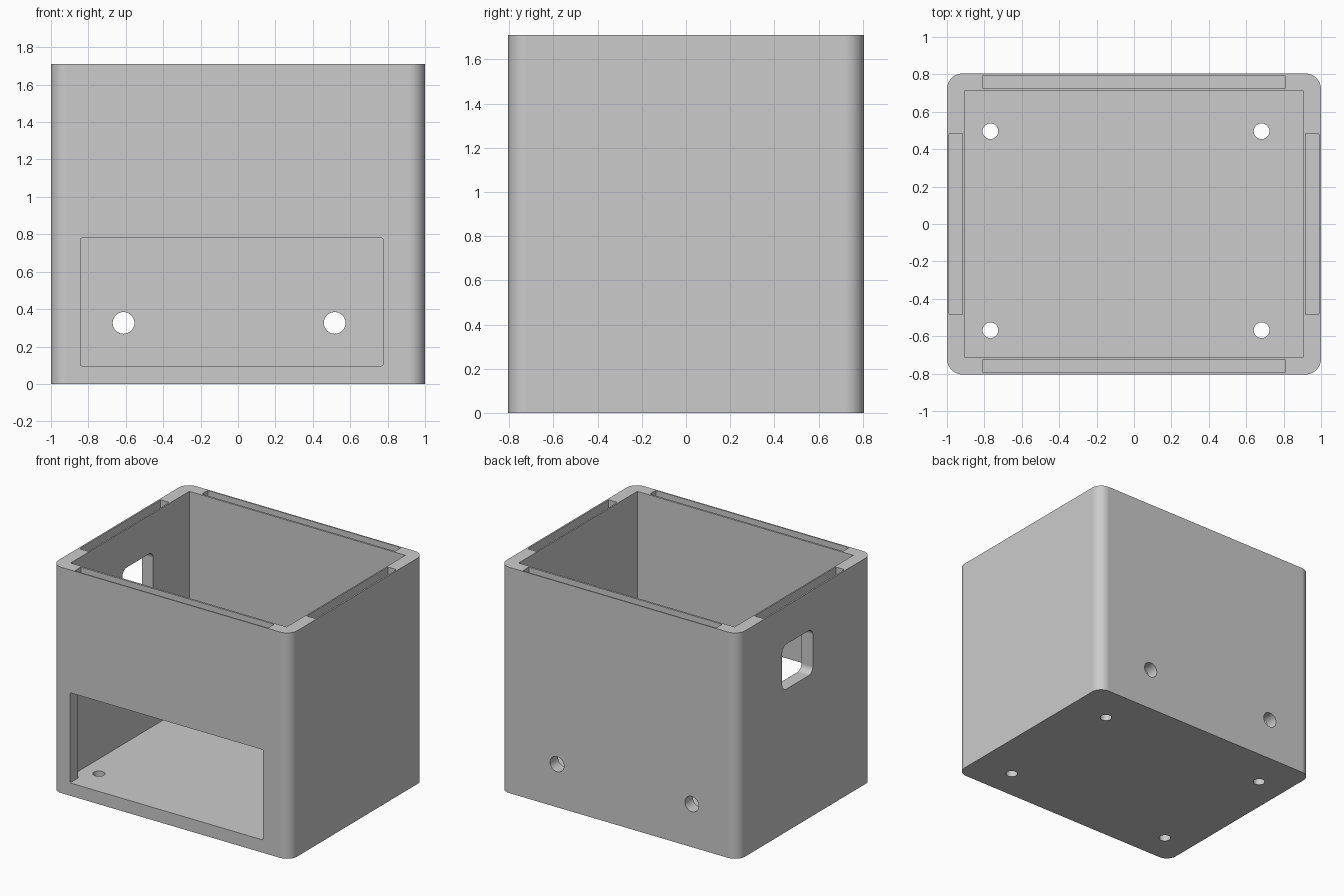
import bpy, bmesh, math
from mathutils import Matrix, Vector

old = bpy.data.objects.get("Cube")
if old:
    bpy.data.objects.remove(old, do_unlink=True)

HALF_X, HALF_Y, HEIGHT = 1.0, 0.805, 1.71
WALL = 0.095
FLOOR = 0.097
SLOT_DEPTH = 0.19

grey = bpy.data.materials.new("plain_grey")
grey.use_nodes = True
colour = (0.6, 0.6, 0.6, 1)
grey.diffuse_color = colour
grey.node_tree.nodes["Principled BSDF"].inputs["Base Color"].default_value = colour


def to_object(name, bm):
    mesh = bpy.data.meshes.new(name)
    bm.to_mesh(mesh)
    bm.free()
    obj = bpy.data.objects.new(name, mesh)
    bpy.context.collection.objects.link(obj)
    mesh.materials.append(grey)
    return obj


def box(name, lo, hi, radius=0, axis=2, segments=6):
    """Box between two corners; edges along the axis are rounded."""
    lo, hi = Vector(lo), Vector(hi)
    bm = bmesh.new()
    bmesh.ops.create_cube(bm, size=1)
    size = Matrix.Diagonal((*(hi - lo), 1))
    bmesh.ops.transform(bm, matrix=Matrix.Translation((lo + hi) / 2) @ size, verts=bm.verts)
    if radius:
        edges = [e for e in bm.edges
                 if abs((e.verts[0].co - e.verts[1].co).normalized()[axis]) > 0.9]
        bmesh.ops.bevel(bm, geom=edges, offset=radius, segments=segments,
                        profile=0.5, affect='EDGES')
    return to_object(name, bm)


def rod(name, centre, radius, length, rotation=None):
    bm = bmesh.new()
    place = Matrix.Translation(centre) @ (rotation or Matrix())
    bmesh.ops.create_cone(bm, cap_ends=True, segments=40, radius1=radius,
                          radius2=radius, depth=length, matrix=place)
    return to_object(name, bm)


# Outer shell with rounded upright corners
shell = box("box_shell", (-HALF_X, -HALF_Y, 0), (HALF_X, HALF_Y, HEIGHT), 0.085, 2, 14)

# Open interior
in_x, in_y = HALF_X - WALL, HALF_Y - WALL
cutters = [box("interior_cutter", (-in_x, -in_y, FLOOR), (in_x, in_y, HEIGHT + 0.1))]

# Lid slots in the rim of all four walls
z0, z1 = HEIGHT - SLOT_DEPTH, HEIGHT + 0.1
for s in (-1, 1):
    y, x = s * 0.76, s * 0.952
    cutters.append(box("long_slot_cutter", (-0.81, y - 0.035, z0), (0.81, y + 0.035, z1), 0.006, 2, 2))
    cutters.append(box("short_slot_cutter", (x - 0.036, -0.485, z0), (x + 0.036, 0.485, z1), 0.006, 2, 2))

# Front window, flush with the floor
cutters.append(box("front_window_cutter", (-0.843, -1, FLOOR), (0.775, -0.65, 0.78), 0.008, 1, 2))

# Square port in one side wall
cutters.append(box("side_port_cutter", (-1.2, -0.09, 1.08), (-0.8, 0.277, 1.42), 0.05, 0))

# Cable holes through the back wall
turn = Matrix.Rotation(math.pi / 2, 4, 'X')
for x in (-0.612, 0.517):
    cutters.append(rod("back_hole_cutter", (x, HALF_Y, 0.326), 0.058, 0.4, turn))

# Screw holes through the floor
for x in (-0.768, 0.682):
    for y in (-0.568, 0.496):
        cutters.append(rod("floor_hole_cutter", (x, y, 0), 0.042, 0.4))

bpy.ops.object.select_all(action='DESELECT')
bpy.context.view_layer.objects.active = shell
shell.select_set(True)
for cutter in cutters:
    cutter.hide_render = True
    mod = shell.modifiers.new("cut", 'BOOLEAN')
    mod.operation = 'DIFFERENCE'
    mod.solver = 'EXACT'
    mod.object = cutter
    bpy.ops.object.modifier_apply(modifier=mod.name)
    bpy.data.objects.remove(cutter, do_unlink=True)

# Smooth rounded corners, flat walls
bpy.ops.object.shade_smooth_by_angle(angle=math.radians(30))
flatten = shell.modifiers.new("flat_walls", 'WEIGHTED_NORMAL')
flatten.weight = 100
flatten.keep_sharp = True
